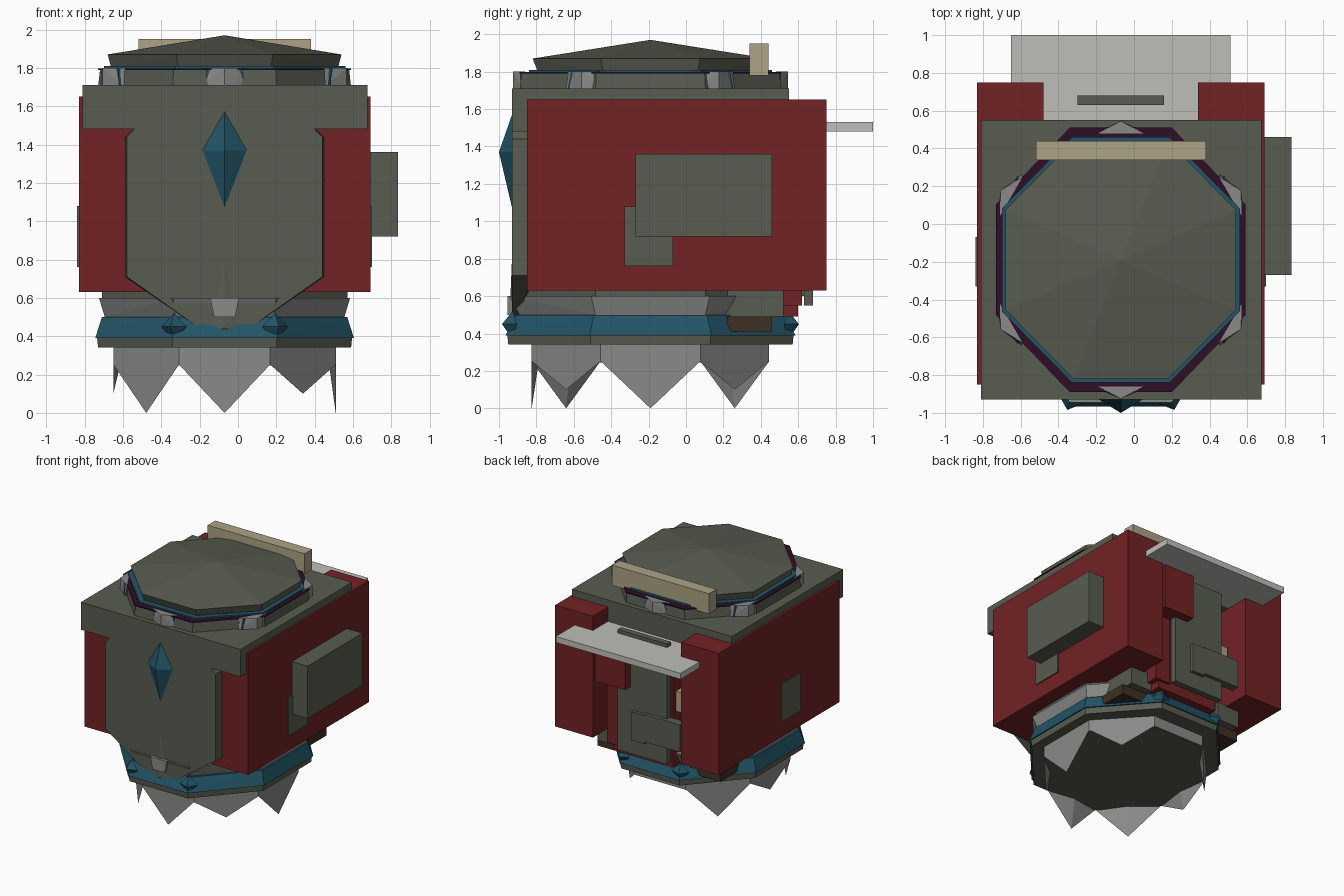
import bpy, bmesh, math
from mathutils import Vector

if "Cube" in bpy.data.objects:
    bpy.data.objects.remove(bpy.data.objects["Cube"])

CX, CY = -0.07, -0.19   # axis of the octagonal core


def mat(name, r, g, b):
    m = bpy.data.materials.new(name)
    lin = [((c / 255 + 0.055) / 1.055) ** 2.4 if c > 10 else c / 255 / 12.92 for c in (r, g, b)]
    m.diffuse_color = (*lin, 1)
    m.use_nodes = True
    m.node_tree.nodes["Principled BSDF"].inputs["Base Color"].default_value = m.diffuse_color
    return m


GREY = mat("olive grey", 88, 92, 80)
RED = mat("dark red", 114, 34, 35)
BLUE = mat("deep blue", 34, 84, 102)
STEEL = mat("steel grey", 138, 138, 137)
BEIGE = mat("beige", 172, 162, 133)
PURPLE = mat("dark purple", 48, 13, 38)
BROWN = mat("dark brown", 62, 48, 36)
PALE = mat("pale grey", 190, 190, 184)


def hull(name, pts, m):
    """Convex solid around a few points."""
    bm = bmesh.new()
    for p in pts:
        bm.verts.new(p)
    res = bmesh.ops.convex_hull(bm, input=bm.verts[:])
    junk = [v for v in bm.verts if not v.link_faces]
    bmesh.ops.delete(bm, geom=junk, context='VERTS')
    bmesh.ops.dissolve_limit(bm, angle_limit=0.01, verts=bm.verts[:], edges=bm.edges[:])
    bmesh.ops.recalc_face_normals(bm, faces=bm.faces[:])
    me = bpy.data.meshes.new(name)
    bm.to_mesh(me)
    bm.free()
    me.materials.append(m)
    ob = bpy.data.objects.new(name, me)
    bpy.context.collection.objects.link(ob)
    return ob


def box(name, x0, x1, y0, y1, z0, z1, m):
    return hull(name, [(x, y, z) for x in (x0, x1) for y in (y0, y1) for z in (z0, z1)], m)


def octagon(hx, hy, z, kx=0.41, ky=0.42):
    a, b = kx * hx, ky * hy
    pts = [(a, -hy), (hx, -b), (hx, b), (a, hy), (-a, hy), (-hx, b), (-hx, -b), (-a, -hy)]
    return [Vector((CX + x, CY + y, z)) for x, y in pts]


def drum(name, m, *rings):
    return hull(name, [p for z, hx, hy in rings for p in octagon(hx, hy, z)], m)


def mirror_box(name, x0, x1, *rest):
    box(name + "_right", x0, x1, *rest)
    box(name + "_left", 2 * CX - x1, 2 * CX - x0, *rest)


# core, domed cap
drum("core", GREY, (0.3, 0.57, 0.62), (1.8, 0.57, 0.62))
cap = drum("cap", GREY, (1.795, 0.59, 0.6), (1.87, 0.61, 0.63))
hull("cap_dome", octagon(0.61, 0.63, 1.87) + [Vector((CX, CY, 1.97))], GREY)

# upper ring
drum("upper_ring", GREY, (1.70, 0.66, 0.70), (1.79, 0.65, 0.69))
drum("upper_ring_top", PURPLE, (1.79, 0.66, 0.70), (1.798, 0.66, 0.70))
drum("upper_blue_band", BLUE, (1.798, 0.63, 0.65), (1.81, 0.63, 0.65))
for i in range(6):
    a = math.radians(30 + 60 * i)
    n = Vector((math.cos(a), math.sin(a), 0))
    t = Vector((-n.y, n.x, 0))
    c = Vector((CX, CY, 0)) + n * 0.66
    z0, z1 = Vector((0, 0, 1.705)), Vector((0, 0, 1.80))
    hull("upper_blue_block", [c + t * s * w - n * d + z for s in (-1, 1)
                              for w, d, z in ((0.11, -0.035, z0), (0.09, -0.035, z1 - Vector((0, 0, .004))),
                                              (0.12, 0.06, z0), (0.12, 0.06, z1 - Vector((0, 0, .004))))], BLUE)
    hull("upper_ring_tooth", [c + t * 0.13 + n * 0.02 + z0, c - t * 0.13 + n * 0.02 + z0,
                              c + n * 0.075 + z0, c + t * 0.12 + n * 0.01 + z1,
                              c - t * 0.12 + n * 0.01 + z1, c + n * 0.075 + z1], STEEL)

# lower rings
drum("lower_plate", GREY, (0.34, 0.66, 0.76), (0.39, 0.665, 0.765))
drum("lower_blue_ring", BLUE, (0.39, 0.675, 0.775), (0.50, 0.64, 0.72))
drum("lower_steel_ring", STEEL, (0.50, 0.625, 0.70), (0.60, 0.655, 0.755))
drum("under_body_plate", GREY, (0.60, 0.64, 0.70), (0.68, 0.64, 0.70))
low = octagon(0.675, 0.775, 0.39)
for i in (0, 3, 4, 7):      # blue studs on the ring corners
    p = low[i]
    out = Vector((p.x - CX, p.y - CY, 0)).normalized()
    side = Vector((-out.y, out.x, 0))
    base = p - out * 0.04
    hull("ring_stud", [base + side * 0.07 + Vector((0, 0, .06)), base - side * 0.07 + Vector((0, 0, .06)),
                       base + Vector((0, 0, .13)), base - Vector((0, 0, .02)),
                       p + out * 0.02 + Vector((0, 0, .06))], BLUE)

# skirt with hanging teeth
drum("skirt", STEEL, (0.252, 0.58, 0.635), (0.34, 0.58, 0.635))
drum("skirt_floor", GREY, (0.246, 0.575, 0.63), (0.252, 0.575, 0.63))
rim = octagon(0.58, 0.635, 0.252)
tips = [0.10, 0.0, 0.10, None, 0.0, 0.10, 0.0, 0.0]   # tooth tip heights, edge by edge
for i, tip in enumerate(tips):
    if tip is None:
        continue
    a, b = rim[i], rim[(i + 1) % 8]
    mid = (a + b) / 2
    inner = mid + (Vector((CX, CY, 0.252)) - mid) * 0.06
    hull("skirt_tooth", [a, b, inner, (mid.x, mid.y, tip)], STEEL)

# square collar and red side bodies
box("collar_slab", -0.81, 0.675, -0.93, 0.55, 1.48, 1.71, GREY)
mirror_box("side_body", 0.34, 0.69, -0.85, 0.75, 0.63, 1.65, RED)
box("right_side_box", 0.69, 0.835, -0.27, 0.46, 0.92, 1.36, GREY)
mirror_box("side_plate", 0.69, 0.70, -0.33, -0.07, 0.76, 1.08, GREY)

# front shield with pointed foot
shield = [(0.38, 1.5), (0.44, 1.44), (0.44, 0.71), (0.0, 0.40), (-0.14, 0.40),
          (-0.58, 0.71), (-0.58, 1.44), (-0.52, 1.5)]
hull("front_shield", [(x, -0.93, z) for x, z in shield] +
     [(CX + (x - CX) * 1.02, -0.82, max(z, 0.63)) for x, z in shield], GREY)
hull("shield_ridge", [(-0.14, -0.93, 0.41), (0.0, -0.93, 0.41), (CX, -0.93, 0.81), (CX, -0.945, 0.45)], GREY)
hull("shield_clip", [(CX + s * w, y, z) for s in (-1, 1)
                     for w, z in ((0.075, 0.60), (0.055, 0.50)) for y in (-0.955, -0.90)], STEEL)

# blue gem
hull("front_gem", [(CX, -0.92, 1.60), (CX, -0.92, 1.03), (CX - 0.115, -0.93, 1.37),
                   (CX + 0.115, -0.93, 1.37), (CX, -1.0, 1.37), (CX, -0.9, 1.37)], BLUE)

# top bar and rear shelf
box("top_bar", -0.52, 0.38, 0.34, 0.44, 1.78, 1.95, BEIGE)
box("rear_shelf", -0.65, 0.51, 0.54, 1.0, 1.48, 1.53, PALE)

# rear recess details
box("rear_inner_body", -0.30, 0.26, 0.30, 0.60, 0.49, 1.48, RED)
box("rear_spine", -0.30, 0.16, 0.63, 0.68, 0.55, 1.56, GREY)
box("rear_spine_mount", -0.22, 0.08, 0.58, 0.64, 0.60, 1.48, GREY)
box("rear_red_block", 0.04, 0.32, 0.58, 0.75, 1.11, 1.48, RED)
box("rear_red_post", 0.16, 0.30, 0.50, 0.62, 0.55, 1.12, RED)
box("rear_small_box", -0.11, 0.01, 0.67, 0.71, 0.68, 0.92, GREY)
box("rear_wide_box", -0.44, -0.11, 0.64, 0.71, 0.70, 0.93, GREY)
box("rear_beige_block", -0.46, -0.28, 0.42, 0.56, 0.95, 1.12, BEIGE)
mirror_box("rear_foot", 0.22, 0.50, 0.22, 0.46, 0.41, 0.49, BROWN)
mirror_box("rear_foot_bracket", 0.26, 0.46, 0.20, 0.52, 0.49, 0.64, GREY)
